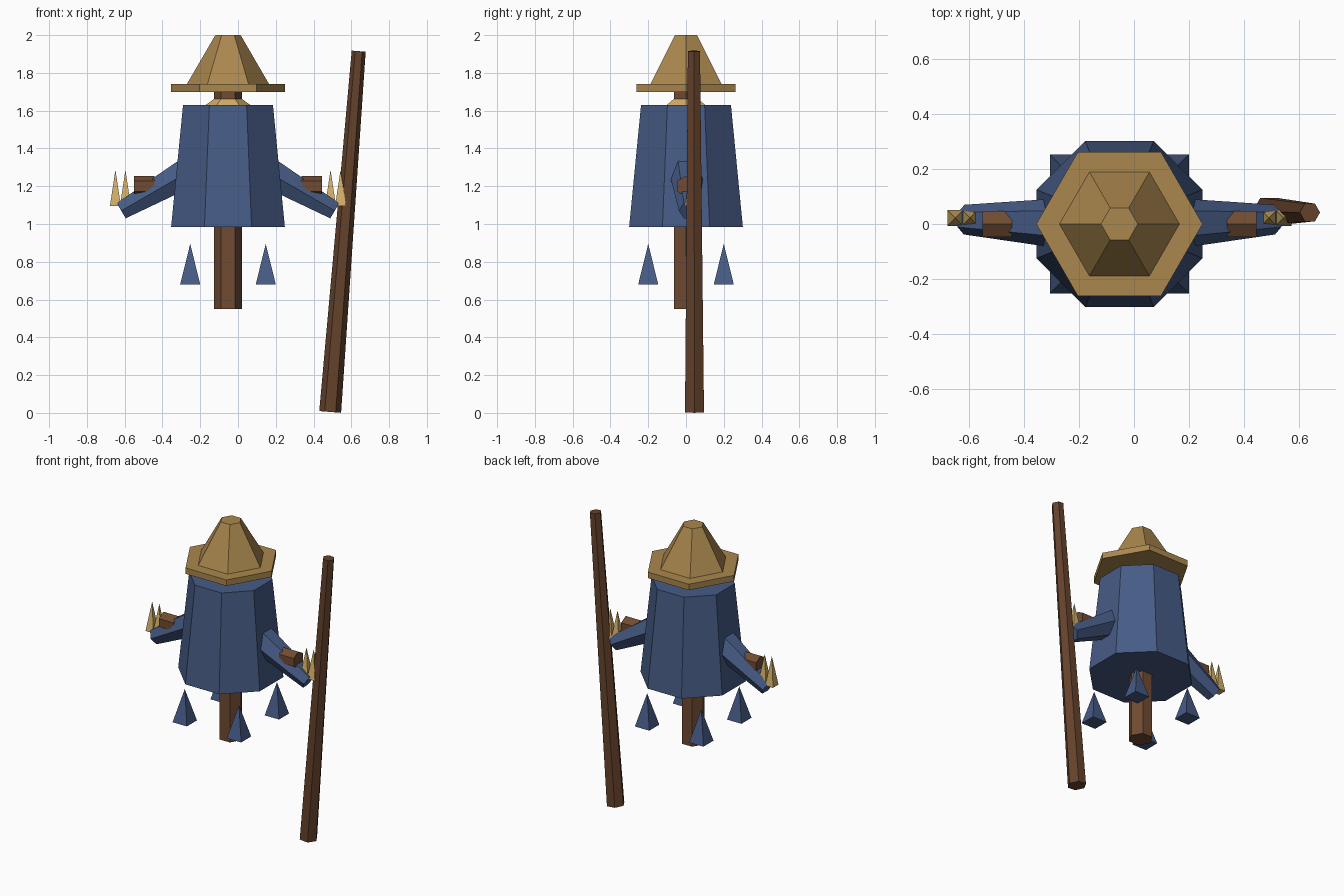
import bpy, bmesh, math
from mathutils import Vector

cube = bpy.data.objects.get("Cube")
if cube:
    bpy.data.objects.remove(cube, do_unlink=True)


def material(name, rgb):
    """Flat colour given as 0-255 display values, stored linear."""
    linear = [((c / 255 + 0.055) / 1.055) ** 2.4 for c in rgb] + [1]
    mat = bpy.data.materials.new(name)
    mat.use_nodes = True
    mat.diffuse_color = linear
    bsdf = mat.node_tree.nodes["Principled BSDF"]
    bsdf.inputs["Base Color"].default_value = linear
    bsdf.inputs["Roughness"].default_value = 0.9
    return mat


BLUE = material("blue cloth", (70, 91, 133))
HAT = material("woven hat", (170, 135, 78))
STRAW = material("pale straw", (213, 176, 104))
WOOD = material("brown wood", (112, 75, 50))
STAFF = material("dark staff wood", (101, 66, 44))


def prism(name, start, end, r0, r1, sides, mat, ref=(1, 0, 0), turn=0.0):
    """Tapered prism from start to end; the first corner lies towards ref."""
    start, end = Vector(start), Vector(end)
    axis = (end - start).normalized()
    u = Vector(ref)
    u = (u - axis * u.dot(axis)).normalized()
    v = axis.cross(u)
    bm = bmesh.new()

    def ring(centre, r):
        angles = [turn + math.tau * i / sides for i in range(sides)]
        return [bm.verts.new(centre + r * (u * math.cos(a) + v * math.sin(a))) for a in angles]

    low = ring(start, r0)
    bm.faces.new(low[::-1])
    if r1 > 0:
        high = ring(end, r1)
        bm.faces.new(high)
        for i in range(sides):
            j = (i + 1) % sides
            bm.faces.new((low[i], low[j], high[j], high[i]))
    else:
        tip = bm.verts.new(end)
        for i in range(sides):
            bm.faces.new((low[i], low[(i + 1) % sides], tip))
    mesh = bpy.data.meshes.new(name)
    bm.to_mesh(mesh)
    bm.free()
    mesh.materials.append(mat)
    obj = bpy.data.objects.new(name, mesh)
    bpy.context.collection.objects.link(obj)
    return obj


CX = -0.053  # the figure stands left of centre, balanced by the staff
QUARTER = math.pi / 4


def upright(name, z0, z1, r0, r1, sides, mat, x=CX, y=0.0, turn=0.0):
    return prism(name, (x, y, z0), (x, y, z1), r0, r1, sides, mat, turn=turn)


# Post, robe and straw collar
upright("post", 0.55, 1.72, 0.074, 0.074, 6, WOOD)
flat = 1 / math.cos(math.pi / 8)
upright("robe", 0.985, 1.63, 0.301 * flat, 0.238 * flat, 8, BLUE, turn=math.pi / 8)
upright("straw_collar", 1.625, 1.665, 0.125, 0.07, 6, STRAW)

# Hat
upright("hat_brim", 1.70, 1.74, 0.302, 0.302, 6, HAT)
upright("hat_crown", 1.74, 2.0, 0.218, 0.067, 6, HAT)

# Pointed rags hanging under the robe
corner = math.sqrt(2)
for sx in (-1, 1):
    for sy in (-1, 1):
        name = ("back" if sy > 0 else "front") + ("_left" if sx > 0 else "_right") + "_rag"
        upright(name, 0.68, 0.895, 0.053 * corner, 0, 4, BLUE,
                x=CX + 0.2 * sx, y=0.2 * sy, turn=QUARTER)

# Arms with wooden cuffs and straw fingers
for s, side in ((1, "left"), (-1, "right")):
    prism(side + "_sleeve", (CX + 0.15 * s, 0, 1.31), (CX + 0.564 * s, 0.016, 1.071),
          0.098, 0.054, 6, BLUE, ref=(0, 1, 0))
    prism(side + "_cuff", (CX + 0.39 * s, 0, 1.2), (CX + 0.498 * s, 0, 1.2),
          0.055, 0.055, 6, WOOD, ref=(0, 0, 1))
    for i, reach in enumerate((0.543, 0.596)):
        upright(f"{side}_finger_{i + 1}", 1.095, 1.287, 0.029 * corner, 0, 4, STRAW,
                x=CX + reach * s, y=0.022, turn=QUARTER)

# Leaning staff
prism("staff", (0.488, 0.045, 0.005), (0.639, 0.042, 1.915), 0.058, 0.037, 6, STAFF)
